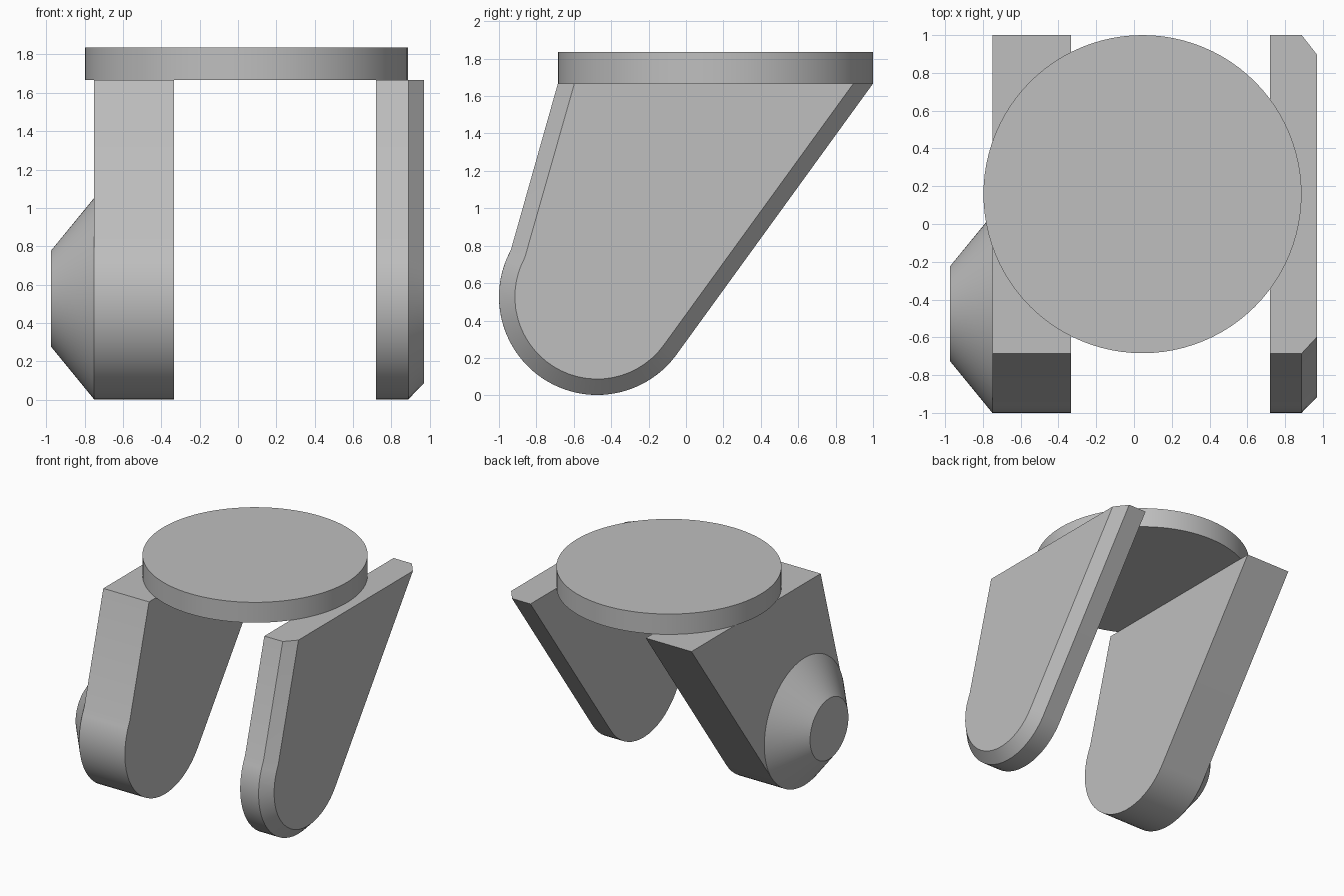
import bpy, bmesh, math
from mathutils import Matrix, Vector

cube = bpy.data.objects.get("Cube")
if cube:
    bpy.data.objects.remove(cube, do_unlink=True)

GREY = (0.52, 0.52, 0.52, 1)
grey = bpy.data.materials.new("plain grey")
grey.use_nodes = True
grey.diffuse_color = GREY
grey.node_tree.nodes["Principled BSDF"].inputs["Base Color"].default_value = GREY

PIVOT = Vector((-0.475, 0.527))   # y, z of the rounded arm end
RADIUS = 0.525
TOP = 1.667
CHAMFER = 0.085


def finish(name, bm):
    bmesh.ops.recalc_face_normals(bm, faces=bm.faces)
    mesh = bpy.data.meshes.new(name)
    bm.to_mesh(mesh)
    bm.free()
    obj = bpy.data.objects.new(name, mesh)
    bpy.context.collection.objects.link(obj)
    mesh.materials.append(grey)
    bpy.ops.object.select_all(action='DESELECT')
    obj.select_set(True)
    bpy.context.view_layer.objects.active = obj
    bpy.ops.object.shade_smooth_by_angle(angle=math.radians(30))
    return obj


def arm_profile(inset=0.0, steps=28):
    """Side outline (y, z): two slanted edges joined by a round lower end."""
    start, end = math.radians(151.5), math.radians(324)
    r = RADIUS - inset
    points = [(-0.685 + inset * 1.04, TOP)]
    for i in range(steps + 1):
        a = start + (end - start) * i / steps
        points.append((PIVOT.x + r * math.cos(a), PIVOT.y + r * math.sin(a)))
    points.append((1.0 - inset * 1.235, TOP))
    return points


def loft(name, sections):
    """Skin matching arm outlines placed at successive x positions."""
    bm = bmesh.new()
    rings = [[bm.verts.new((x, y, z)) for y, z in arm_profile(inset)]
             for x, inset in sections]
    for a, b in zip(rings, rings[1:]):
        for i in range(len(a)):
            j = (i + 1) % len(a)
            bm.faces.new((a[i], a[j], b[j], b[i]))
    bm.faces.new(rings[0])
    bm.faces.new(rings[-1])
    return finish(name, bm)


def round_part(name, r1, r2, depth, matrix, sides=96):
    bm = bmesh.new()
    bmesh.ops.create_cone(bm, cap_ends=True, segments=sides, radius1=r1,
                          radius2=r2, depth=depth, matrix=matrix)
    return finish(name, bm)


# Thick arm, and thin arm with a chamfered outer face
loft("right_arm", [(-0.75, 0), (-0.333, 0)])
loft("left_arm", [(0.72, 0), (0.888, 0), (0.97, CHAMFER)])

# Tapered hub on the outside of the thick arm
round_part("pivot_hub", RADIUS, 0.25, 0.225,
           Matrix.Translation((-0.8625, PIVOT.x, PIVOT.y))
           @ Matrix.Rotation(-math.pi / 2, 4, 'Y'))

# Round mounting plate across both arms
round_part("top_plate", 0.842, 0.842, 0.168,
           Matrix.Translation((0.045, 0.158, TOP + 0.084)))
